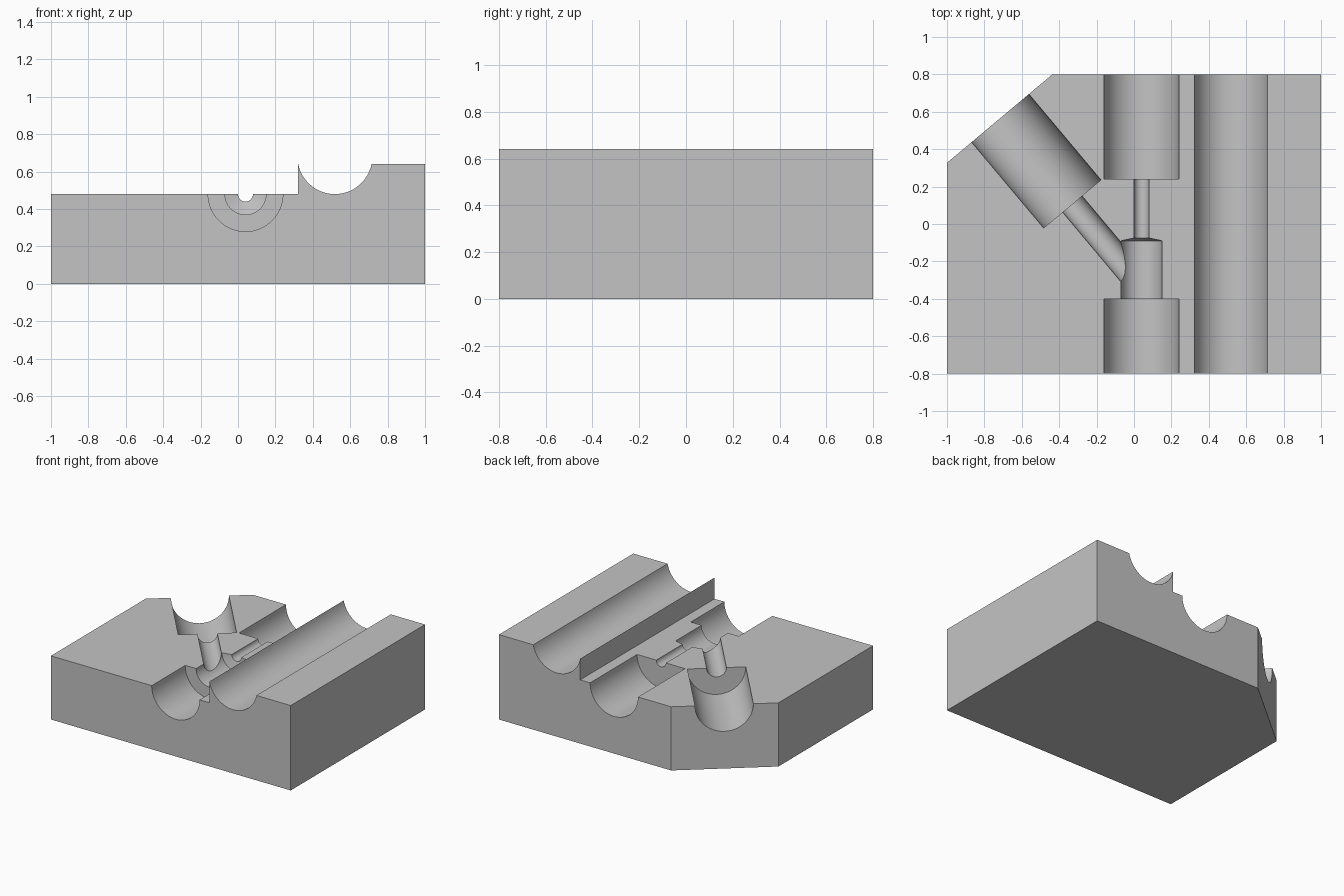
import bpy, bmesh
from math import radians, sin, cos, acos
from mathutils import Matrix, Vector

if "Cube" in bpy.data.objects:
    bpy.data.objects.remove(bpy.data.objects["Cube"], do_unlink=True)

BACK, FRONT = 0.8, -0.8
DECK, RIDGE = 0.48, 0.64          # heights of the two top faces
BORE_X, GROOVE_X, RADIUS = 0.04, 0.518, 0.2
GROOVE_Z = DECK + RADIUS

grey = bpy.data.materials.new("plain grey")
grey.use_nodes = True
grey.diffuse_color = (0.55, 0.55, 0.55, 1)
grey.node_tree.nodes["Principled BSDF"].inputs["Base Color"].default_value = grey.diffuse_color


def make_object(name, bm):
    bmesh.ops.recalc_face_normals(bm, faces=bm.faces)
    mesh = bpy.data.meshes.new(name)
    bm.to_mesh(mesh)
    bm.free()
    mesh.materials.append(grey)
    obj = bpy.data.objects.new(name, mesh)
    bpy.context.collection.objects.link(obj)
    return obj


def stepped_bore(name, profile, x, y, turn):
    """Revolve (radius, distance) pairs about a level axis lying in the deck."""
    bm = bmesh.new()
    verts = [bm.verts.new((r, d, 0)) for r, d in profile]
    edges = [bm.edges.new(pair) for pair in zip(verts, verts[1:])]
    bmesh.ops.spin(bm, geom=verts + edges, cent=(0, 0, 0), axis=(0, 1, 0),
                   angle=radians(360), steps=64, use_duplicate=False)
    bmesh.ops.remove_doubles(bm, verts=bm.verts, dist=0.0001)
    place = Matrix.Translation((x, y, DECK)) @ Matrix.Rotation(radians(turn), 4, 'Z')
    bmesh.ops.transform(bm, matrix=place, verts=bm.verts)
    return make_object(name, bm)


# Block: front profile with the round groove, extruded front to back
half = acos((GROOVE_Z - RIDGE) / RADIUS)
arc = []
for i in range(33):
    a = half * (1 - i / 16)
    arc.append((GROOVE_X + RADIUS * sin(a), GROOVE_Z - RADIUS * cos(a)))
outline = [(-1, 0), (1, 0), (1, RIDGE)] + arc + [(arc[-1][0], DECK), (-1, DECK)]
bm = bmesh.new()
face = bm.faces.new([bm.verts.new((x, FRONT, z)) for x, z in outline])
new = bmesh.ops.extrude_face_region(bm, geom=[face])["geom"]
bmesh.ops.translate(bm, vec=(0, BACK - FRONT, 0),
                    verts=[v for v in new if isinstance(v, bmesh.types.BMVert)])
block = make_object("mould_block", bm)

# Cutter for the slanted back corner
bm = bmesh.new()
bmesh.ops.create_cube(bm, size=1)
slant = radians(40)
outward = Vector((-sin(slant), cos(slant), 0))
centre = Vector((-0.72, 0.562, 0.5)) + outward
bmesh.ops.transform(bm, verts=bm.verts, matrix=Matrix.Translation(centre)
                    @ Matrix.Rotation(slant, 4, 'Z') @ Matrix.Diagonal((3, 2, 3, 1)))
corner = make_object("corner_cutter", bm)

# Cutters for the straight stepped bore and the slanted branch bore
main = stepped_bore("main_bore_cutter", [
    (0, -1), (RADIUS, -1), (RADIUS, -0.4), (0.11, -0.4), (0.11, -0.09),
    (0.04, -0.075), (0.04, 0.24), (RADIUS, 0.24), (RADIUS, 1), (0, 1)], BORE_X, 0, 0)
branch = stepped_bore("branch_bore_cutter", [
    (0, -0.54), (0.068, -0.54), (0.068, 0), (RADIUS, 0), (RADIUS, 1), (0, 1)],
    -0.33, 0.107, 40)

# Carve the block
bpy.ops.object.select_all(action='DESELECT')
bpy.context.view_layer.objects.active = block
block.select_set(True)
for cutter in (corner, main, branch):
    cutter.hide_render = True
    mod = block.modifiers.new(cutter.name, 'BOOLEAN')
    mod.operation, mod.solver, mod.object = 'DIFFERENCE', 'EXACT', cutter
    bpy.ops.object.modifier_apply(modifier=mod.name)
    bpy.data.objects.remove(cutter, do_unlink=True)
bpy.ops.object.shade_smooth_by_angle(angle=radians(10))
